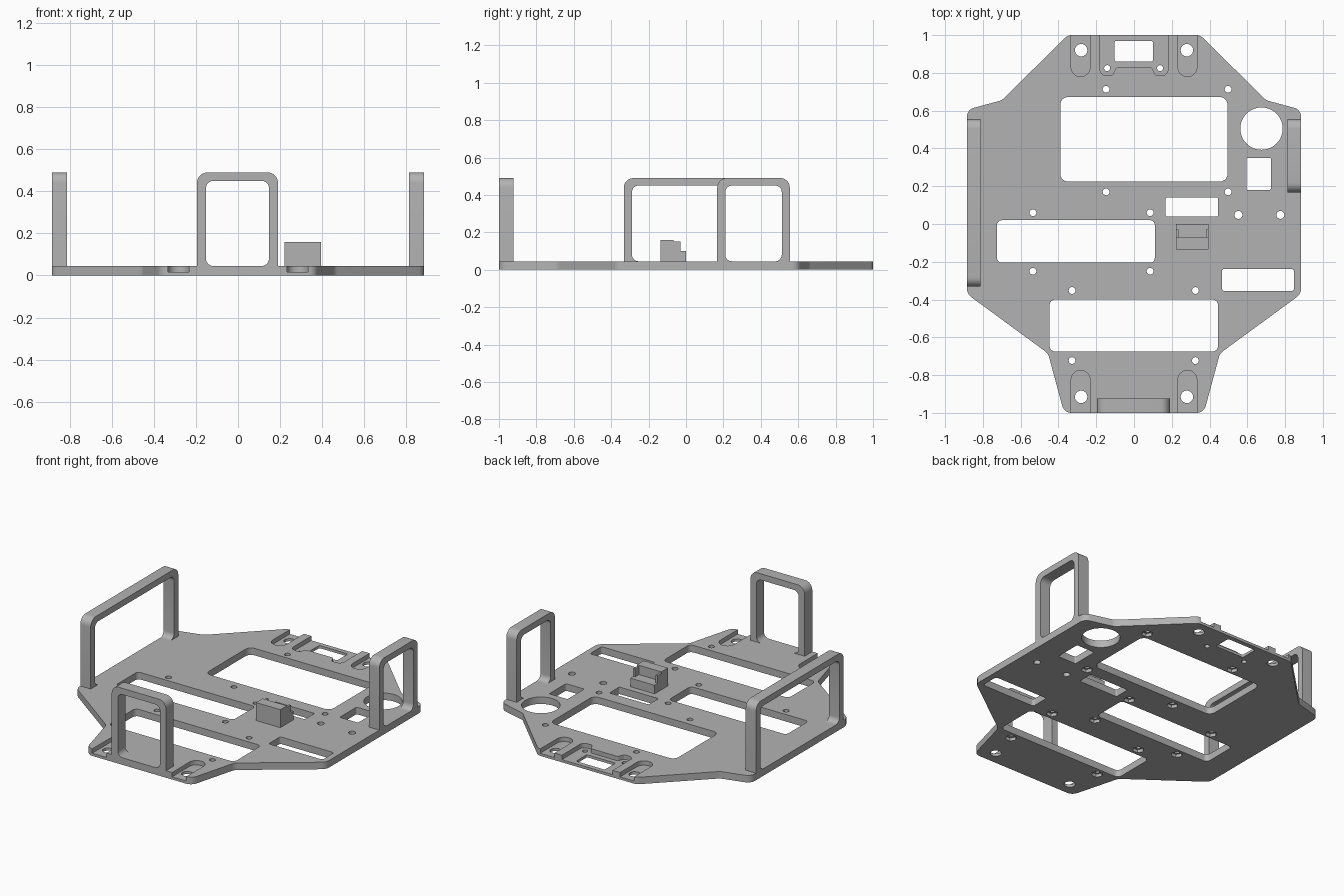
import bpy, bmesh, math
from mathutils import Vector

cube = bpy.data.objects.get("Cube")
if cube:
    bpy.data.objects.remove(cube, do_unlink=True)

grey = bpy.data.materials.new("plain grey")
grey.use_nodes = True
grey.diffuse_color = (0.45, 0.45, 0.45, 1)
grey.node_tree.nodes["Principled BSDF"].inputs["Base Color"].default_value = (0.45, 0.45, 0.45, 1)

T = 0.045        # plate thickness
FLOOR = 0.017    # height of the pocket floors
TOP = 0.49       # handle height


def rounded(corners, steps=7):
    """Turn (u, v, radius) corners into a filleted outline."""
    out = []
    for i, (u, v, r) in enumerate(corners):
        p = Vector((u, v))
        if r == 0:
            out.append(p)
            continue
        d1 = (Vector(corners[i - 1][:2]) - p).normalized()
        d2 = (Vector(corners[(i + 1) % len(corners)][:2]) - p).normalized()
        half = d1.angle(d2) / 2
        c = p + (d1 + d2).normalized() * r / math.sin(half)
        a = p + d1 * (r / math.tan(half)) - c
        b = p + d2 * (r / math.tan(half)) - c
        start = math.atan2(a.y, a.x)
        turn = math.atan2(a.x * b.y - a.y * b.x, a.dot(b))
        for k in range(steps + 1):
            t = start + turn * k / steps
            out.append(c + Vector((math.cos(t), math.sin(t))) * r)
    return out


def rect(x0, x1, y0, y1, r):
    return rounded([(x0, y0, r), (x1, y0, r), (x1, y1, r), (x0, y1, r)])


def circle(x, y, r, n=32):
    return [Vector((x + r * math.cos(i * math.tau / n), y + r * math.sin(i * math.tau / n)))
            for i in range(n)]


def prisms(name, outlines, lo, hi, axis="z"):
    """Extrude outlines along an axis from lo to hi into one object."""
    place = {"x": lambda p, h: (h, p.x, p.y),
             "y": lambda p, h: (p.x, h, p.y),
             "z": lambda p, h: (p.x, p.y, h)}[axis]
    bm = bmesh.new()
    for pts in outlines:
        low = [bm.verts.new(place(p, lo)) for p in pts]
        high = [bm.verts.new(place(p, hi)) for p in pts]
        bm.faces.new(low)
        bm.faces.new(high)
        for i in range(len(pts)):
            bm.faces.new((low[i - 1], low[i], high[i], high[i - 1]))
    bmesh.ops.recalc_face_normals(bm, faces=bm.faces)
    me = bpy.data.meshes.new(name)
    bm.to_mesh(me)
    bm.free()
    me.materials.append(grey)
    ob = bpy.data.objects.new(name, me)
    bpy.context.collection.objects.link(ob)
    return ob


def activate(ob):
    bpy.ops.object.select_all(action="DESELECT")
    ob.select_set(True)
    bpy.context.view_layer.objects.active = ob


def cut(target, outlines, lo, hi):
    cutter = prisms("cutter", outlines, lo, hi)
    cutter.hide_render = True
    mod = target.modifiers.new("cut", "BOOLEAN")
    mod.operation = "DIFFERENCE"
    mod.solver = "EXACT"
    mod.object = cutter
    activate(target)
    bpy.ops.object.modifier_apply(modifier=mod.name)
    bpy.data.objects.remove(cutter, do_unlink=True)


# Base plate outline, mirrored about x = 0
side = [(0.37, -1, 0.05), (0.455, -0.685, 0.06), (0.885, -0.37, 0.06),
        (0.885, 0.605, 0.05), (0.70, 0.655, 0.06), (0.35, 1, 0.05)]
plate = prisms("base_plate", [rounded(side + [(-x, y, r) for x, y, r in reversed(side)])], 0, T)

# Open pockets along the front and back edges
pockets = []
for x in (-0.283, 0.283):
    pockets.append(rounded([(x - 0.05, -1.1, 0), (x + 0.05, -1.1, 0),
                            (x + 0.05, -0.775, 0.0498), (x - 0.05, -0.775, 0.0498)]))
    pockets.append(rounded([(x - 0.05, 1.1, 0), (x + 0.05, 1.1, 0),
                            (x + 0.05, 0.78, 0.0498), (x - 0.05, 0.78, 0.0498)]))
lobe = [(0.18, 1.1, 0), (0.18, 0.785, 0.035), (0.115, 0.785, 0.015), (0.095, 0.828, 0.01)]
pockets.append(rounded(lobe + [(-x, y, r) for x, y, r in reversed(lobe)]))
cut(plate, pockets, FLOOR, 0.1)

# Nut recesses under the small screw holes
screws = [(x, y) for x in (-0.148, 0.498) for y in (0.713, 0.17)]
screws += [(x, y) for x in (-0.535, 0.085) for y in (0.06, -0.25)]
screws += [(x, y) for x in (-0.328, 0.325) for y in (-0.352, -0.723)]
cut(plate, [circle(x, y, 0.034, 6) for x, y in screws], -0.1, 0.02)

# Openings and screw holes right through the plate
holes = [rect(-0.39, 0.495, 0.225, 0.672, 0.04),
         rect(-0.725, 0.11, -0.205, 0.02, 0.025),
         rect(-0.447, 0.445, -0.675, -0.4, 0.03),
         rect(0.595, 0.725, 0.18, 0.35, 0.008),
         rect(0.167, 0.445, 0.04, 0.14, 0.008),
         rect(0.465, 0.847, -0.355, -0.237, 0.015),
         rect(-0.103, 0.1, 0.86, 0.97, 0.01),
         circle(0.675, 0.505, 0.112, 48)]
holes += [circle(x, y, 0.018, 20) for x, y in screws]
holes += [circle(x, 0.048, 0.021, 20) for x in (0.553, 0.775)]
holes += [circle(x, 0.825, 0.016, 20) for x in (-0.142, 0.138)]
holes += [circle(x, y, 0.033, 24) for x in (-0.28, 0.28) for y in (-0.915, 0.92)]
cut(plate, holes, -0.1, 0.1)


# Arched handles with flared feet
def handle(name, a, b, lo, hi, axis, w=0.043):
    r, base = 0.035, T - 0.003
    ia, ib = a + w, b - w
    profile = [(a, base, 0), (a, TOP, 0.05), (b, TOP, 0.05), (b, base, 0),
               (ib - r - 0.002, base, 0), (ib - r - 0.002, T, 0), (ib, T, r),
               (ib, TOP - 0.04, r), (ia, TOP - 0.04, r), (ia, T, r),
               (ia + r + 0.002, T, 0), (ia + r + 0.002, base, 0)]
    return prisms(name, [rounded(profile)], lo, hi, axis)


parts = [plate,
         handle("right_handle", -0.332, 0.555, -0.885, -0.812, "x"),
         handle("left_handle", 0.167, 0.555, 0.812, 0.885, "x"),
         handle("front_handle", -0.195, 0.19, -1, -0.923, "y")]

# Stepped connector block, with a notch between two cheeks
X0, X1 = 0.222, 0.395


def stepped(steps, name, lo, hi):
    pts = [Vector((steps[0][0], T - 0.003))]
    for y0, y1, z in steps:
        pts += [Vector((y0, z)), Vector((y1, z))]
    pts.append(Vector((steps[-1][1], T - 0.003)))
    return prisms(name, [pts], lo, hi, "x")


parts.append(stepped([(-0.135, -0.068, 0.16), (-0.068, 0, 0.1)], "connector_block", X0, X1))
for name, x in (("connector_right_cheek", X0), ("connector_left_cheek", X1 - 0.014)):
    parts.append(stepped([(-0.07, -0.03, 0.15)], name, x, x + 0.014))

for ob in parts:
    activate(ob)
    bpy.ops.object.shade_smooth_by_angle(angle=math.radians(30))
